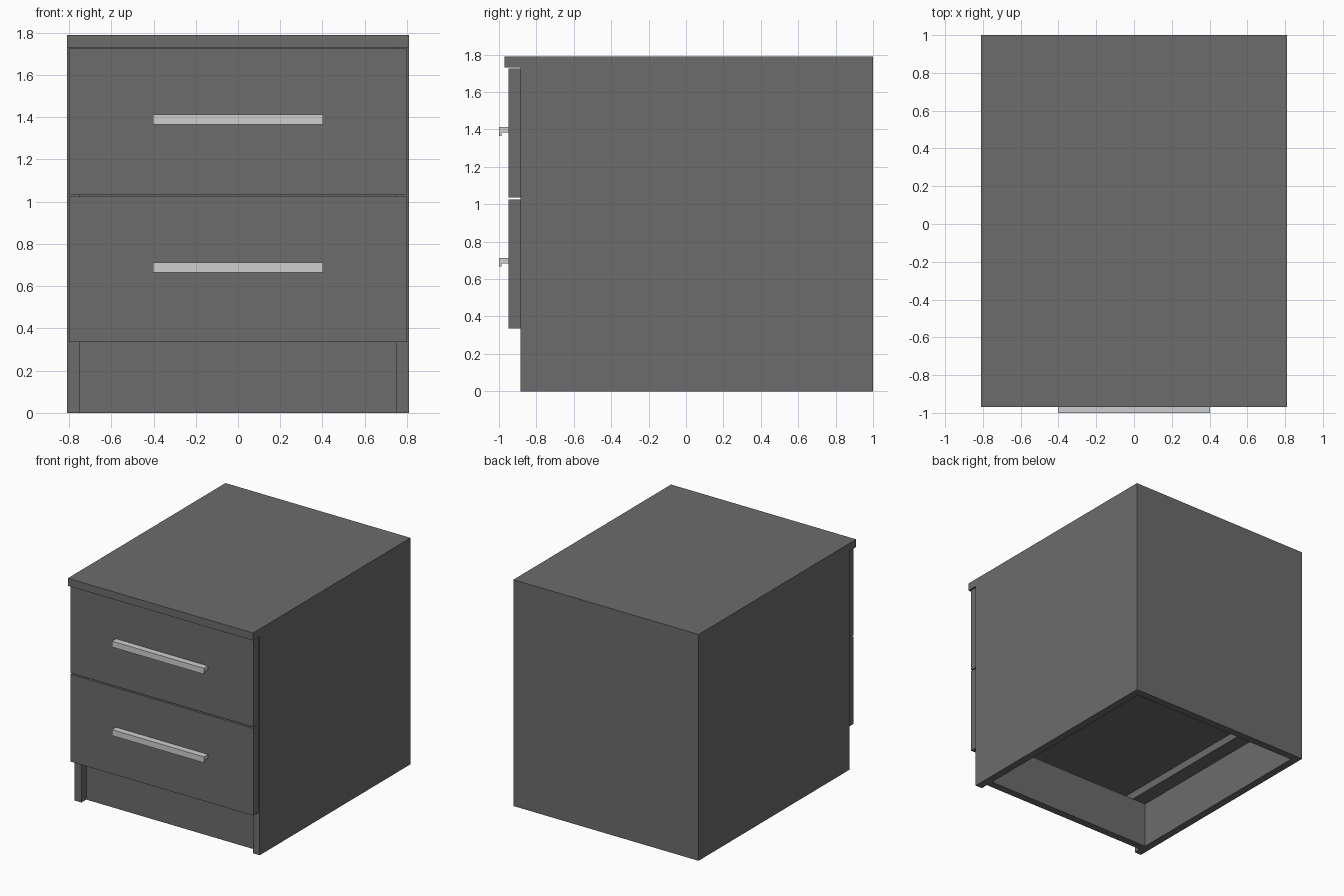
import bpy
import bmesh

cube = bpy.data.objects.get("Cube")
if cube:
    bpy.data.objects.remove(cube, do_unlink=True)


def make_material(name, rgb):
    mat = bpy.data.materials.new(name)
    mat.use_nodes = True
    colour = (*rgb, 1.0)
    mat.diffuse_color = colour
    mat.node_tree.nodes["Principled BSDF"].inputs["Base Color"].default_value = colour
    return mat


GREY = make_material("dark grey board", (0.15, 0.15, 0.15))
METAL = make_material("light metal", (0.62, 0.62, 0.62))


def add_object(name, bm, mat):
    bmesh.ops.recalc_face_normals(bm, faces=bm.faces)
    mesh = bpy.data.meshes.new(name)
    bm.to_mesh(mesh)
    bm.free()
    mesh.materials.append(mat)
    obj = bpy.data.objects.new(name, mesh)
    bpy.context.collection.objects.link(obj)
    return obj


def box(name, xs, ys, zs, mat=GREY):
    """Board spanning the given x, y and z ranges."""
    bm = bmesh.new()
    bmesh.ops.create_cube(bm, size=1)
    for v in bm.verts:
        v.co = [r[0] if c < 0 else r[1] for c, r in zip(v.co, (xs, ys, zs))]
    return add_object(name, bm, mat)


def extrude_x(name, profile, half, mat):
    """Extrude a (y, z) profile from -half to half along x."""
    bm = bmesh.new()
    face = bm.faces.new([bm.verts.new((-half, y, z)) for y, z in profile])
    new = bmesh.ops.extrude_face_region(bm, geom=[face])["geom"]
    verts = [g for g in new if isinstance(g, bmesh.types.BMVert)]
    bmesh.ops.translate(bm, verts=verts, vec=(2 * half, 0, 0))
    return add_object(name, bm, mat)


W, T = 0.81, 0.06            # half width, board thickness
INNER = W - T
FRONT, BACK = -0.885, 1.0    # carcass depth
TOP = 1.73                   # underside of the top board


def mirrored(name, x0, x1, ys, zs):
    """Matching boards on the left (+x) and right (-x)."""
    box("left_" + name, (x0, x1), ys, zs)
    box("right_" + name, (-x1, -x0), ys, zs)


# Carcass
box("top_board", (-W, W), (-0.97, BACK), (TOP, TOP + T))
mirrored("side_panel", INNER, W, (FRONT, BACK), (0, TOP))
box("back_panel", (-INNER, INNER), (BACK - T, BACK), (0, TOP))
box("plinth", (-INNER, INNER), (FRONT + T, FRONT + 2 * T), (0, 0.365))

# Drawers: front, box, runners and L-shaped handle
for label, z in (("lower", 0.335), ("upper", 1.035)):
    box(label + "_drawer_front", (-0.8, 0.8), (-0.95, FRONT), (z, z + 0.69))
    low, high, rear = z + 0.03, z + 0.58, BACK - 2 * T
    side = INNER - T
    mirrored(label + "_drawer_runner", side, INNER, (FRONT, rear), (low, low + T))
    mirrored(label + "_drawer_side", side - T, side, (FRONT, rear), (low, high))
    box(label + "_drawer_back", (T - side, side - T), (rear - T, rear), (low, high))
    box(label + "_drawer_bottom", (T - side, side - T), (FRONT, rear - T),
        (low + T, low + T + 0.03))
    h = z + 0.378
    extrude_x(label + "_handle",
              [(-0.95, h), (-1, h), (-1, h - 0.047), (-0.987, h - 0.047),
               (-0.987, h - 0.03), (-0.95, h - 0.03)], 0.403, METAL)
